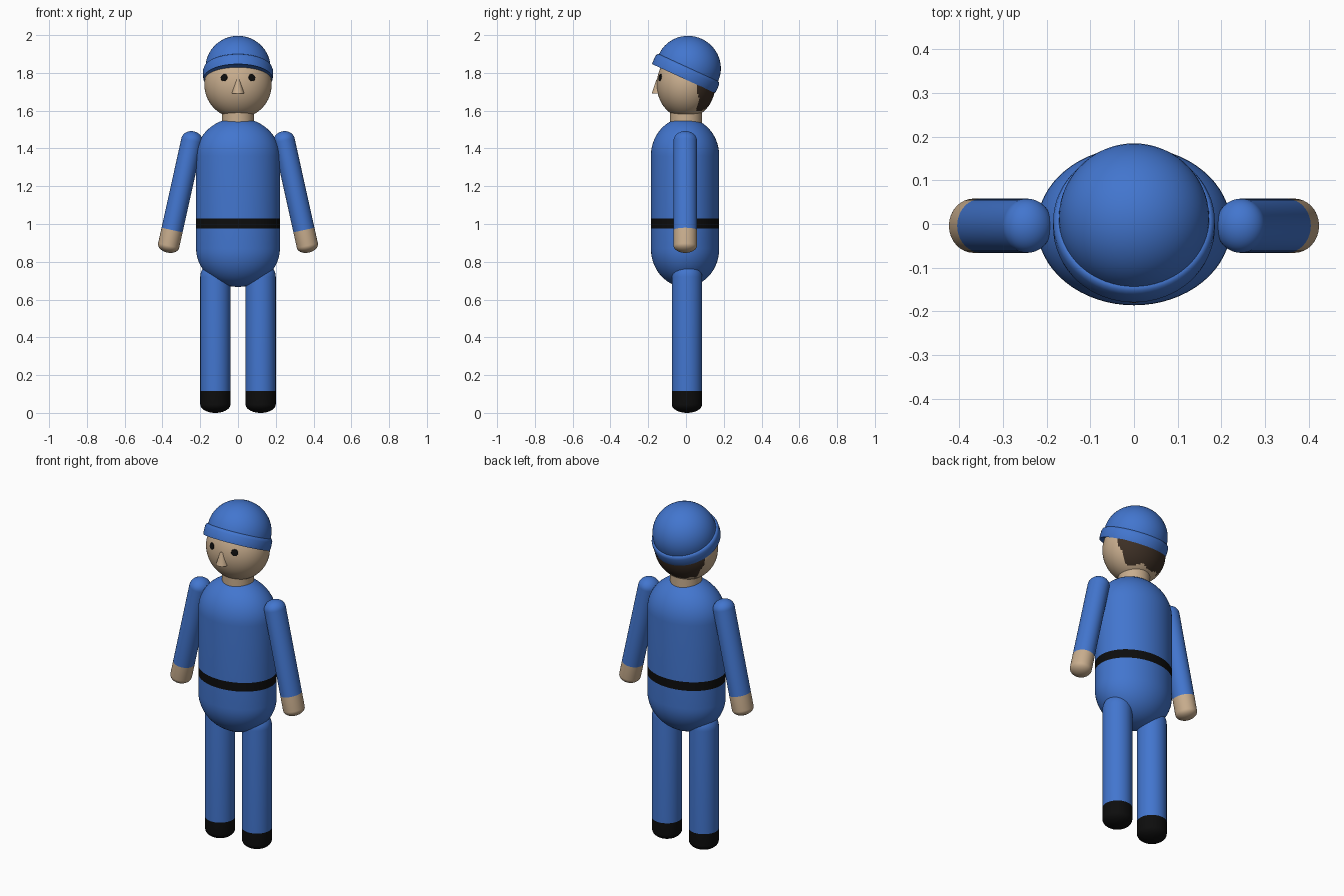
import bpy, bmesh, math
from mathutils import Matrix, Vector

if "Cube" in bpy.data.objects:
    bpy.data.objects.remove(bpy.data.objects["Cube"])


def material(name, rgb):
    m = bpy.data.materials.new(name)
    m.diffuse_color = (*rgb, 1.0)
    m.use_nodes = True
    m.node_tree.nodes["Principled BSDF"].inputs["Base Color"].default_value = m.diffuse_color
    return m


BLUE = material("blue cloth", (0.055, 0.18, 0.62))
SKIN = material("skin", (0.58, 0.42, 0.27))
BLACK = material("black", (0.004, 0.004, 0.004))
BROWN = material("brown hair", (0.045, 0.028, 0.018))


def quarter(r, z, h, n=10, up=True):
    """Rounded end of a profile, ordered from bottom to top."""
    pts = []
    for i in range(n + 1):
        a = math.pi / 2 * i / n
        pts.append((r * math.cos(a), z + (h if up else -h) * math.sin(a)))
    return pts if up else pts[::-1]


def lathe(name, profile, mats, rule=None, scale=(1, 1), matrix=Matrix(), seg=48):
    """Spin an (r, z) profile about z; rule picks a material from each face centre."""
    bm = bmesh.new()
    rings = []
    for r, z in profile:
        if r < 1e-5:
            rings.append([bm.verts.new((0, 0, z))] * seg)
        else:
            rings.append([bm.verts.new((r * scale[0] * math.cos(2 * math.pi * i / seg),
                                        r * scale[1] * math.sin(2 * math.pi * i / seg), z))
                          for i in range(seg)])
    for lo, hi in zip(rings, rings[1:]):
        for i in range(seg):
            j = (i + 1) % seg
            vs = list(dict.fromkeys((lo[i], lo[j], hi[j], hi[i])))
            face = bm.faces.new(vs)
            if rule:
                face.material_index = rule(face.calc_center_median())
    bmesh.ops.recalc_face_normals(bm, faces=bm.faces)
    me = bpy.data.meshes.new(name)
    bm.to_mesh(me)
    bm.free()
    for m in mats:
        me.materials.append(m)
    ob = bpy.data.objects.new(name, me)
    bpy.context.collection.objects.link(ob)
    ob.matrix_world = matrix
    bpy.ops.object.select_all(action='DESELECT')
    ob.select_set(True)
    bpy.context.view_layer.objects.active = ob
    bpy.ops.object.shade_smooth_by_angle(angle=math.radians(40))
    return ob


def place(x, y, z):
    return Matrix.Translation((x, y, z))


# Torso with a belt band
lathe("torso",
      quarter(1, 0.87, 0.203, 14, up=False) + [(1, 0.977), (1, 1.028)]
      + quarter(1, 1.36, 0.202, 14),
      [BLUE, BLACK], lambda c: int(0.977 < c.z < 1.028),
      scale=(0.222, 0.181), matrix=place(0, -0.005, 0), seg=64)

# Neck
lathe("neck", [(0, 1.50), (0.085, 1.50), (0.085, 1.59), (0, 1.59)], [SKIN])

# Head with hair on the back
HEAD_Z, HEAD_R, HEAD_Y = 1.738, 0.178, 0.155
ball = [(math.cos(a), HEAD_R * math.sin(a))
        for a in (math.pi * (i / 56 - 0.5) for i in range(57))]
lathe("head", ball, [SKIN, BROWN],
      lambda c: int(c.y > 0.062 + 0.006 * math.sin(60 * c.z)
                    and c.z > -0.135 + 0.007 * math.sin(55 * c.x)),
      scale=(HEAD_R, HEAD_Y), matrix=place(0, 0, HEAD_Z), seg=96)

# Nose
lathe("nose", [(0, 1.692), (0.033, 1.692), (0.009, 1.764), (0, 1.769)], [SKIN],
      matrix=place(0, -0.148, 0), seg=24)

# Eyes, thin discs lying on the face
for side, label in ((-1, "left"), (1, "right")):
    x, dz = 0.074 * side, 0.037
    y = -HEAD_Y * math.sqrt(1 - (x / HEAD_R) ** 2 - (dz / HEAD_R) ** 2)
    normal = Vector((x / HEAD_R ** 2, y / HEAD_Y ** 2, dz / HEAD_R ** 2))
    turn = normal.to_track_quat('Z', 'Y').to_matrix().to_4x4()
    lathe(label + "_eye", [(0, -0.003), (0.020, -0.003), (0.018, 0.002), (0, 0.004)],
          [BLACK], matrix=place(x, y, HEAD_Z + dz) @ turn, seg=20)

# Tilted cap: rolled band and dome
tilt = place(0, -0.013, 1.77) @ Matrix.Rotation(math.radians(-24.7), 4, 'X')
lathe("cap_band", [(0, 0.004), (0.176, 0.004), (0.183, 0), (0.185, 0.012), (0.185, 0.046),
                   (0.181, 0.058), (0.174, 0.063), (0.160, 0.063)],
      [BLUE], matrix=tilt, seg=64)
lathe("cap_dome", [(0.172, 0.03)] + quarter(0.172, 0.063, 0.168, 14),
      [BLUE], matrix=tilt, seg=64)

for side, label in ((-1, "left"), (1, "right")):
    # Leg with shoe
    lathe(label + "_leg",
          quarter(0.08, 0.045, 0.045, up=False) + [(0.08, 0.115)] + quarter(0.08, 0.72, 0.08),
          [BLUE, BLACK], lambda c: int(c.z < 0.115), matrix=place(0.12 * side, 0.005, 0))
    # Arm with hand, origin at the cuff
    lean = Matrix.Rotation(math.radians(-12.5 * side), 4, 'Y')
    lathe(label + "_arm",
          quarter(1, -0.084, 0.038, up=False) + [(1, 0)] + quarter(1, 0.485, 0.05),
          [BLUE, SKIN], lambda c: int(c.z < 0),
          scale=(0.057, 0.062), matrix=place(0.349 * side, -0.004, 0.968) @ lean)
